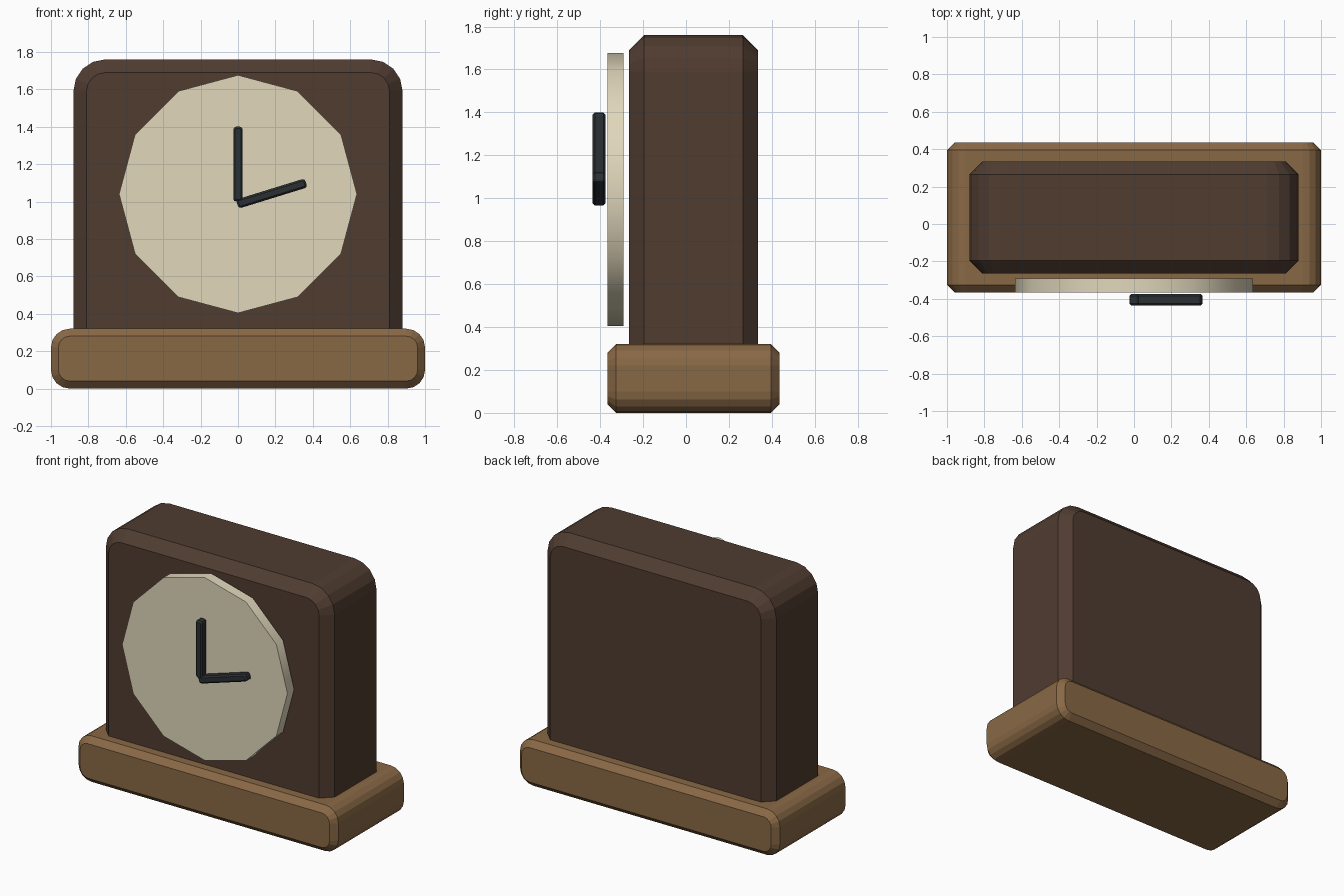
import bpy, bmesh, math
from mathutils import Matrix

if "Cube" in bpy.data.objects:
    bpy.data.objects.remove(bpy.data.objects["Cube"])


def material(name, rgb):
    m = bpy.data.materials.new(name)
    m.diffuse_color = (*rgb, 1)
    m.use_nodes = True
    m.node_tree.nodes["Principled BSDF"].inputs["Base Color"].default_value = m.diffuse_color
    return m


def finish(name, bm, mat):
    bmesh.ops.recalc_face_normals(bm, faces=bm.faces)
    me = bpy.data.meshes.new(name)
    bm.to_mesh(me)
    bm.free()
    me.materials.append(mat)
    ob = bpy.data.objects.new(name, me)
    bpy.context.collection.objects.link(ob)
    return ob


def rounded_outline(w, h, r, seg):
    pts = []
    for k, (sx, sz) in enumerate([(1, 1), (-1, 1), (-1, -1), (1, -1)]):
        for i in range(seg + 1):
            a = math.pi / 2 * (k + i / seg)
            pts.append((sx * (w / 2 - r) + r * math.cos(a),
                        sz * (h / 2 - r) + r * math.sin(a)))
    return pts


def rounded_slab(name, mat, x, z, w, h, y0, y1, r, bevel, seg=4, tilt=0):
    """Rounded rectangle in XZ, extruded along y with chamfered front and back."""
    bm = bmesh.new()
    rings = []
    for y, inset in ((y0, bevel), (y0 + bevel, 0), (y1 - bevel, 0), (y1, bevel)):
        outline = rounded_outline(w - 2 * inset, h - 2 * inset, r - inset, seg)
        rings.append([bm.verts.new((px, y, pz)) for px, pz in outline])
    n = len(rings[0])
    for a, b in zip(rings, rings[1:]):
        for i in range(n):
            j = (i + 1) % n
            bm.faces.new((a[i], a[j], b[j], b[i]))
    bm.faces.new(rings[0])
    bm.faces.new(rings[-1])
    ob = finish(name, bm, mat)
    ob.location = (x, 0, z)
    ob.rotation_euler = (0, -tilt, 0)
    return ob


light_wood = material("light_wood", (0.25, 0.14, 0.06))
dark_wood = material("dark_wood", (0.08, 0.045, 0.03))
cream = material("cream", (0.75, 0.68, 0.50))
black = material("black", (0.025, 0.03, 0.033))

# Plinth and case (case bottom is sunk into the plinth)
rounded_slab("base", light_wood, 0, 0.16, 2.0, 0.32, -0.365, 0.435, 0.10, 0.04)
rounded_slab("case", dark_wood, 0, 0.94, 1.76, 1.64, -0.265, 0.335, 0.17, 0.07)

# Twelve-sided dial
bm = bmesh.new()
bmesh.ops.create_cone(bm, cap_ends=True, segments=12, radius1=0.636, radius2=0.636,
                      depth=0.074, matrix=Matrix.Rotation(math.pi / 2, 4, 'X'))
dial = finish("dial", bm, cream)
dial.location = (0, -0.328, 1.04)
bpy.context.view_layer.objects.active = dial
dial.select_set(True)
bpy.ops.object.shade_smooth_by_angle(angle=math.radians(40))

# Hands
rounded_slab("minute_hand", black, 0, 1.20, 0.05, 0.40, -0.435, -0.375, 0.015, 0.01, 2)
rounded_slab("hour_hand", black, 0.18, 1.043, 0.385, 0.05, -0.435, -0.375, 0.015, 0.01, 2, tilt=0.3)
